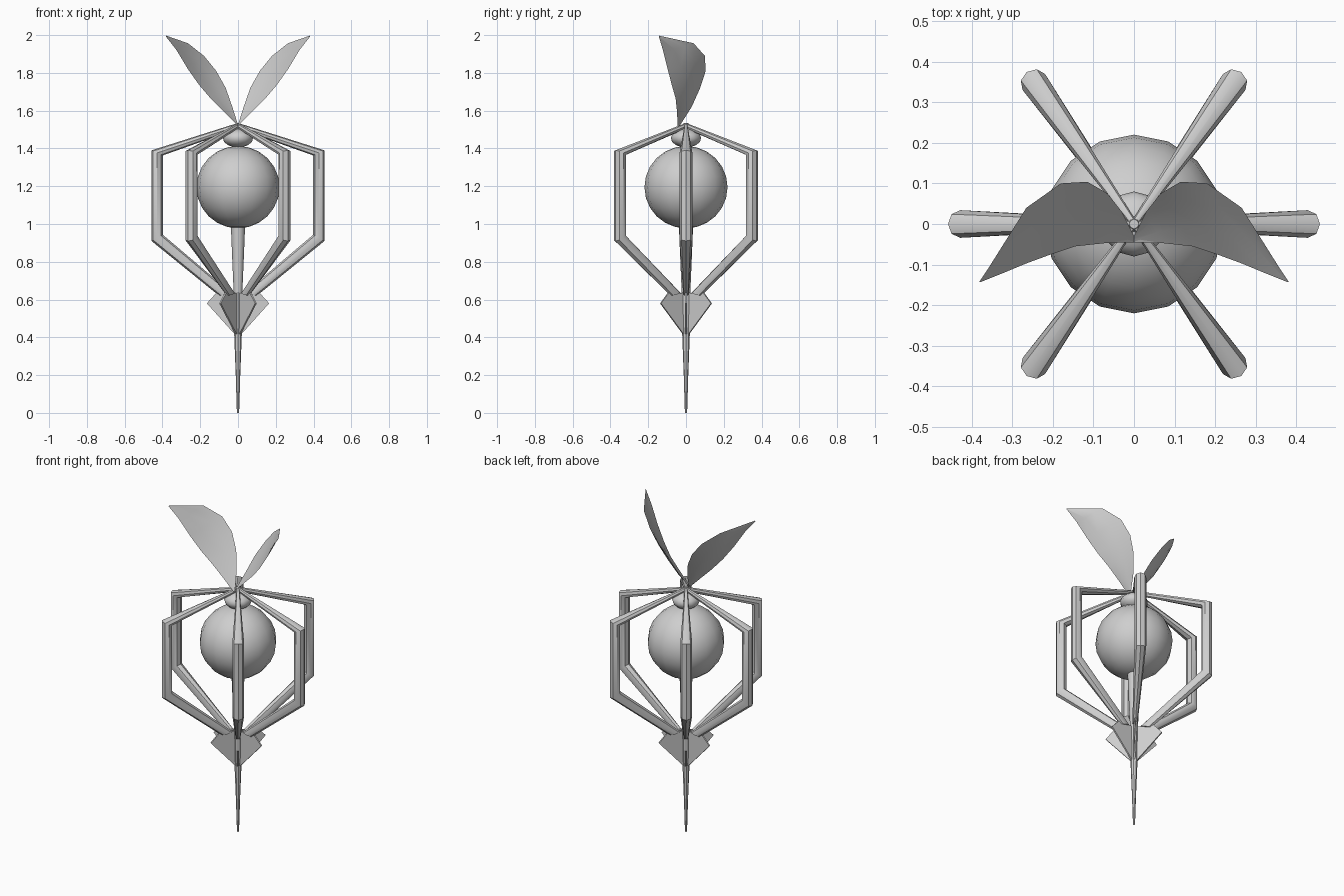
import bpy, math
from mathutils import Vector, Matrix

cube = bpy.data.objects.get("Cube")
if cube:
    bpy.data.objects.remove(cube)

GREY = (0.62, 0.62, 0.62, 1)
grey = bpy.data.materials.new("plain_grey")
grey.use_nodes = True
grey.diffuse_color = GREY
grey.node_tree.nodes["Principled BSDF"].inputs["Base Color"].default_value = GREY


def finish(obj, angle=40):
    obj.data.materials.clear()
    obj.data.materials.append(grey)
    bpy.ops.object.select_all(action='DESELECT')
    obj.select_set(True)
    bpy.context.view_layer.objects.active = obj
    bpy.ops.object.shade_smooth_by_angle(angle=math.radians(angle))
    return obj


def loft(name, rings, closed=True, caps=True, angle=40):
    """Skin a list of equal-length point rings."""
    n = len(rings[0])
    verts = [p for ring in rings for p in ring]
    faces = []
    for i in range(len(rings) - 1):
        for j in range(n if closed else n - 1):
            k = (j + 1) % n
            faces.append((i * n + j, i * n + k, (i + 1) * n + k, (i + 1) * n + j))
    if caps:
        faces.append(tuple(reversed(range(n))))
        faces.append(tuple(range(len(verts) - n, len(verts))))
    mesh = bpy.data.meshes.new(name)
    mesh.from_pydata(verts, [], faces)
    obj = bpy.data.objects.new(name, mesh)
    bpy.context.collection.objects.link(obj)
    # consistent outward normals
    bpy.context.view_layer.objects.active = obj
    bpy.ops.object.select_all(action='DESELECT')
    obj.select_set(True)
    bpy.ops.object.mode_set(mode='EDIT')
    bpy.ops.mesh.select_all(action='SELECT')
    bpy.ops.mesh.normals_make_consistent(inside=False)
    bpy.ops.object.mode_set(mode='OBJECT')
    return finish(obj, angle)


def turned(name, profile, sides=12):
    return loft(name, [[(r * math.cos(2 * math.pi * j / sides),
                         r * math.sin(2 * math.pi * j / sides), z)
                        for j in range(sides)] for r, z in profile])


def ball(name, z, radius, height, segments, rings):
    bpy.ops.mesh.primitive_uv_sphere_add(segments=segments, ring_count=rings,
                                         location=(0, 0, z))
    obj = bpy.context.object
    obj.name = name
    obj.data.transform(Matrix.Diagonal((radius, radius, height, 1)))
    finish(obj, 50)


# Central body
ball("core_ball", 1.195, 0.22, 0.218, 16, 12)
ball("top_bead", 1.455, 0.08, 0.05, 12, 8)
turned("top_pin", [(0.025, 1.47), (0.012, 1.535)], 8)
turned("stem", [(0.022, 0.62), (0.03, 0.8), (0.038, 1.0)])
turned("spike", [(0.006, 0.0), (0.012, 0.2), (0.02, 0.41), (0.025, 0.64)], 8)

# Cage ribs: outer point, inner point, half width
RIB = [((0.0, 1.535), (0.0, 1.505), 0.008),
       ((0.458, 1.39), (0.398, 1.363), 0.034),
       ((0.458, 0.91), (0.398, 0.943), 0.034),
       ((0.10, 0.62), (0.035, 0.635), 0.015)]
FIN = [(0, 0.635), (0.115, 0.635), (0.165, 0.58), (0.012, 0.41), (0, 0.41)]
names = ["left", "back_left", "back_right", "right", "front_right", "front_left"]
angles = [0, 54.8, 125.2, 180, 234.8, 305.2]

for side, deg in zip(names, angles):
    spin = Matrix.Rotation(math.radians(deg), 3, 'Z')
    rings = []
    for outer, inner, width in RIB:
        o, i = (Vector((p[0], 0, p[1])) for p in (outer, inner))
        mid, half = (o + i) / 2, (o - i) / 2
        rings.append([spin @ (mid + half * math.cos(a) + Vector((0, width * math.sin(a), 0)))
                      for a in (math.tau * k / 8 for k in range(8))])
    loft("rib_" + side, rings)
    # Thin fin under the rib
    loft("fin_" + side, [[spin @ Vector((r, y, z)) for r, z in FIN]
                         for y in (-0.005, 0.005)], angle=20)

# Leaf blades: matching points along the front and back edges
FRONT = [(0.0, -0.045, 1.52), (0.07, -0.047, 1.59), (0.145, -0.055, 1.665),
         (0.205, -0.075, 1.735), (0.265, -0.097, 1.82), (0.325, -0.122, 1.92),
         (0.378, -0.143, 1.99)]
BACK = [(0.0, -0.03, 1.525), (0.03, 0.03, 1.62), (0.065, 0.075, 1.72),
        (0.115, 0.104, 1.81), (0.18, 0.1, 1.89), (0.265, 0.04, 1.957),
        (0.38, -0.143, 1.997)]
for side, sx in (("left", 1), ("right", -1)):
    rings = []
    for k, (f, b) in enumerate(zip(FRONT, BACK)):
        f, b = Vector(f), Vector(b)
        thick = Vector((0.6, 0.1, -0.5)) * 0.022 * math.sin(math.pi * (k + 0.3) / 6.6)
        ring = [f, f.lerp(b, 0.35) + thick, f.lerp(b, 0.7) + thick, b,
                f.lerp(b, 0.7) + thick * 0.3, f.lerp(b, 0.35) + thick * 0.3]
        rings.append([Vector((p.x * sx, p.y, p.z)) for p in ring])
    loft("leaf_" + side, rings, angle=60)
